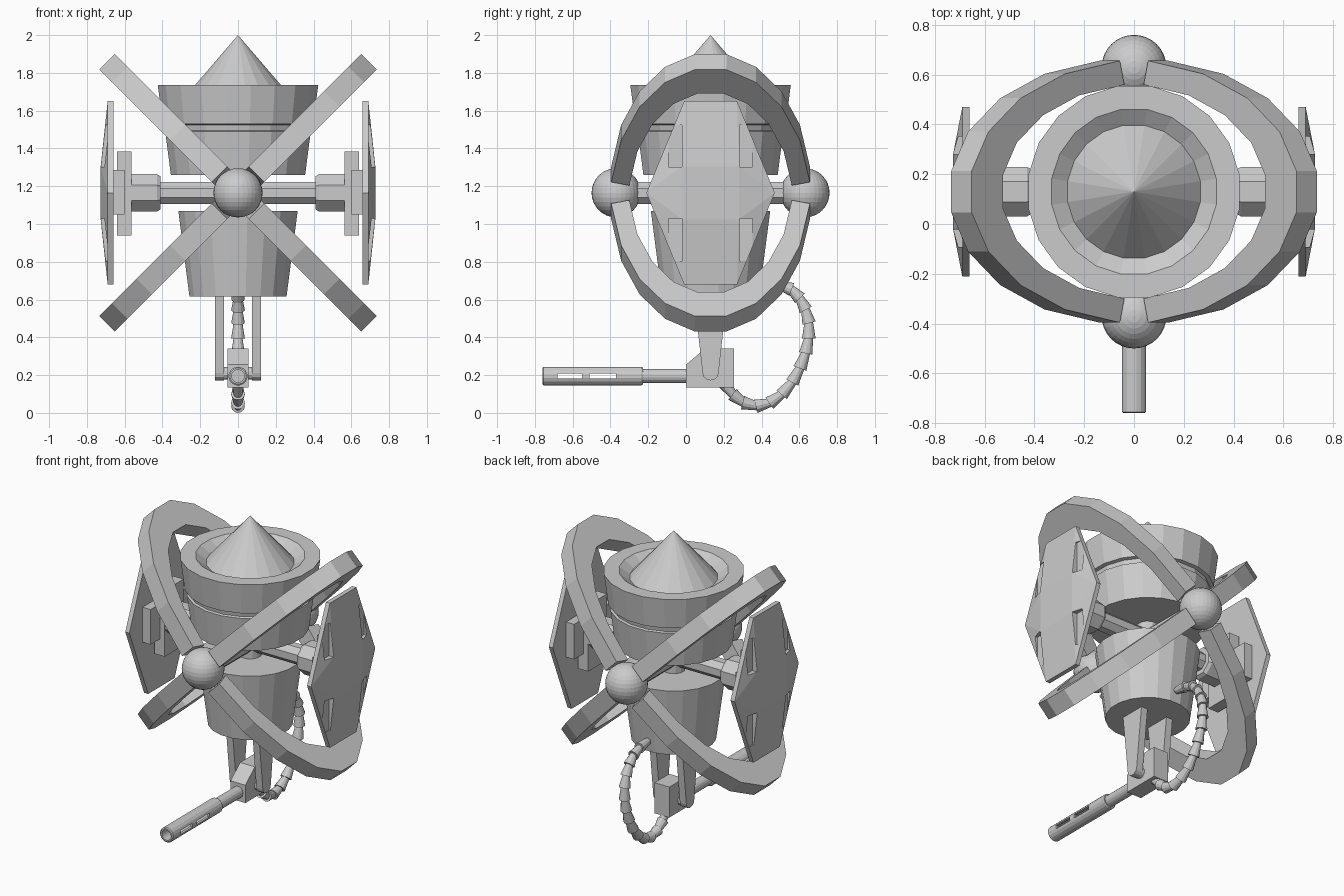
import bpy, bmesh
from math import sin, cos, pi, radians
from mathutils import Vector

if "Cube" in bpy.data.objects:
    bpy.data.objects.remove(bpy.data.objects["Cube"])

CY, CZ = 0.13, 1.165          # centre of the body / arm axes


def finish(name, bm):
    bmesh.ops.remove_doubles(bm, verts=bm.verts, dist=1e-5)
    bmesh.ops.recalc_face_normals(bm, faces=bm.faces)
    me = bpy.data.meshes.new(name)
    bm.to_mesh(me)
    bm.free()
    ob = bpy.data.objects.new(name, me)
    bpy.context.collection.objects.link(ob)
    return ob


def skin(name, rings, closed=False):
    """Join equal rings of points; cap the ends unless closed."""
    bm = bmesh.new()
    rows = [[bm.verts.new(p) for p in r] for r in rings]
    n = len(rows[0])
    for i in range(len(rows) - (0 if closed else 1)):
        a, b = rows[i], rows[(i + 1) % len(rows)]
        for j in range(n):
            k = (j + 1) % n
            bm.faces.new((a[j], a[k], b[k], b[j]))
    if not closed:
        bm.faces.new(rows[0])
        bm.faces.new(rows[-1])
    return finish(name, bm)


def lathe(name, profile, axis='Z', centre=(0, 0, 0), n=20, closed=False):
    """Turn (radius, height) points about an axis."""
    c = Vector(centre)
    rings = []
    for r, h in profile:
        ring = []
        for i in range(n):
            a = 2 * pi * (i + 0.5) / n
            u, v = max(r, 1e-4) * cos(a), max(r, 1e-4) * sin(a)
            p = {'X': (h, u, v), 'Y': (u, h, v), 'Z': (u, v, h)}[axis]
            ring.append(c + Vector(p))
        rings.append(ring)
    return skin(name, rings, closed)


def prism(name, yz, x0, x1):
    return skin(name, [[(x, y, z) for y, z in yz] for x in (x0, x1)])


def box(name, x, y, z):
    return prism(name, [(y[0], z[0]), (y[1], z[0]), (y[1], z[1]), (y[0], z[1])], *x)


def mirror(ob, axes=(True, False, False)):
    m = ob.modifiers.new("mirror", 'MIRROR')
    m.use_axis = axes


def cut(ob, cutter):
    m = ob.modifiers.new("cut", 'BOOLEAN')
    m.operation, m.solver, m.object = 'DIFFERENCE', 'EXACT', cutter
    cutter.hide_render = True
    cutter.hide_set(True)


# Body: grooved upper drum with sunken cone, neck and lower drum
lathe("upper_body", [(0, 1.26), (.36, 1.26), (.39, 1.49), (.375, 1.495), (.38, 1.525),
                     (.403, 1.53), (.43, 1.735), (.335, 1.735), (.27, 1.69), (0, 2.0)],
      centre=(0, CY, 0))
lathe("lower_body", [(0, .615), (.26, .615), (.32, 1.07), (0, 1.07)], centre=(0, CY, 0))
lathe("neck", [(0, 1.05), (.07, 1.05), (.07, 1.28), (0, 1.28)], centre=(0, CY, 0), n=12)

# Cross shafts
lathe("side_shaft", [(0, -.45), (.063, -.45), (.063, .45), (0, .45)], 'X', (0, CY, CZ), 8)
lathe("front_back_shaft", [(0, -.45), (.063, -.45), (.063, .45), (0, .45)], 'Y', (0, CY, CZ), 8)

# Ball joints
for name, y in (("front_ball", -.37), ("back_ball", .63)):
    bm = bmesh.new()
    bmesh.ops.create_uvsphere(bm, u_segments=32, v_segments=16, radius=.13)
    bmesh.ops.translate(bm, verts=bm.verts, vec=(0, y, CZ))
    finish(name, bm)

# Four diagonal half hoops
for q in range(4):
    a = radians(45 + 90 * q)
    rad, side = Vector((cos(a), 0, sin(a))), Vector((-sin(a), 0, cos(a))) * .058
    rings = []
    for t in (-82, -63, -45, -27, -9, 9, 27, 45, 63, 82):
        t = radians(t)
        out, inn = [Vector((0, CY + .535 * R * sin(t), CZ)) + rad * R * cos(t)
                    for R in (.993, .812)]
        rings.append([out - side, out + side, inn + side, inn - side])
    skin("hoop_%d" % (q + 1), rings)

# Side wings: hubs, brackets and a hexagonal shield with notched raised face
mirror(lathe("wing_hub", [(0, .41), (.095, .41), (.108, .43), (.108, .57), (0, .57)],
             'X', (0, CY, CZ), 8))
mirror(box("wing_bracket_upright", (.565, .64), (CY - .1, CY + .1), (.94, 1.385)))
mirror(box("wing_bracket_cross", (.6, .662), (CY - .2, CY + .2), (1.05, 1.285)))
hexagon = [(-.34, 0), (-.14, .485), (.14, .485), (.34, 0), (.14, -.485), (-.14, -.485)]
bm = bmesh.new()
for x, pts in ((.66, hexagon), (.69, hexagon),
               (.727, [(-.15, .14), (.15, .14), (.15, -.14), (-.15, -.14)])):
    for y, z in pts:
        bm.verts.new((x, CY + y, CZ + z))
bmesh.ops.convex_hull(bm, input=bm.verts)
bmesh.ops.dissolve_limit(bm, angle_limit=.01, verts=bm.verts, edges=bm.edges)
wing = finish("wing_shield", bm)
for sy in (-1, 1):
    for sz in (-1, 1):
        cut(wing, box("notch_cutter", (.69, .8),
                      sorted((CY + sy * .152, CY + sy * .222)),
                      sorted((CZ + sz * .137, CZ + sz * .36))))
mirror(wing)

# Gun mount: struts, pivot pin and receiver block
strut = [(CY - .09, .64), (CY - .042, .21)]
strut += [(CY - .042 * cos(pi * i / 6), .21 - .038 * sin(pi * i / 6)) for i in range(1, 6)]
strut += [(CY + .042, .21), (CY + .09, .64)]
mirror(prism("gun_strut", strut, .075, .123))
lathe("pivot_pin", [(0, -.08), (.035, -.08), (.035, .08), (0, .08)], 'X', (0, CY, .21), 12)
prism("gun_block", [(0, .135), (0, .255), (.1, .34), (.255, .34), (.255, .135)], -.055, .055)

# Barrel and slotted hollow sleeve
lathe("gun_barrel", [(0, -.24), (.038, -.24), (.038, .02), (0, .02)], 'Y', (0, 0, .195), 16)
sleeve = lathe("gun_sleeve", [(.043, -.76), (.05, -.755), (.05, -.235), (.046, -.228),
                              (.034, -.228), (.034, -.76)],
               'Y', (0, 0, .195), 16, closed=True)
for y in ((-.68, -.55), (-.51, -.37)):
    cut(sleeve, box("slot_cutter", (-.1, .1), y, (.182, .208)))

# Segmented feed hose
path = [(.2, .16), (.25, .095), (.305, .053), (.375, .036), (.445, .054), (.51, .1),
        (.565, .165), (.605, .24), (.635, .32), (.65, .4), (.65, .48), (.632, .55),
        (.6, .61), (.555, .655), (.49, .68), (.41, .69)]
pts = [Vector((0, y, z)) for y, z in path]
bm = bmesh.new()
for p, q in zip(pts, pts[1:]):
    d = q - p
    v = bmesh.ops.create_cone(bm, cap_ends=True, segments=12, radius1=.036,
                              radius2=.022, depth=d.length + .01)["verts"]
    rot = d.to_track_quat('Z', 'Y')
    for vert in v:
        vert.co = rot @ vert.co + (p + q) / 2
finish("feed_hose", bm)
